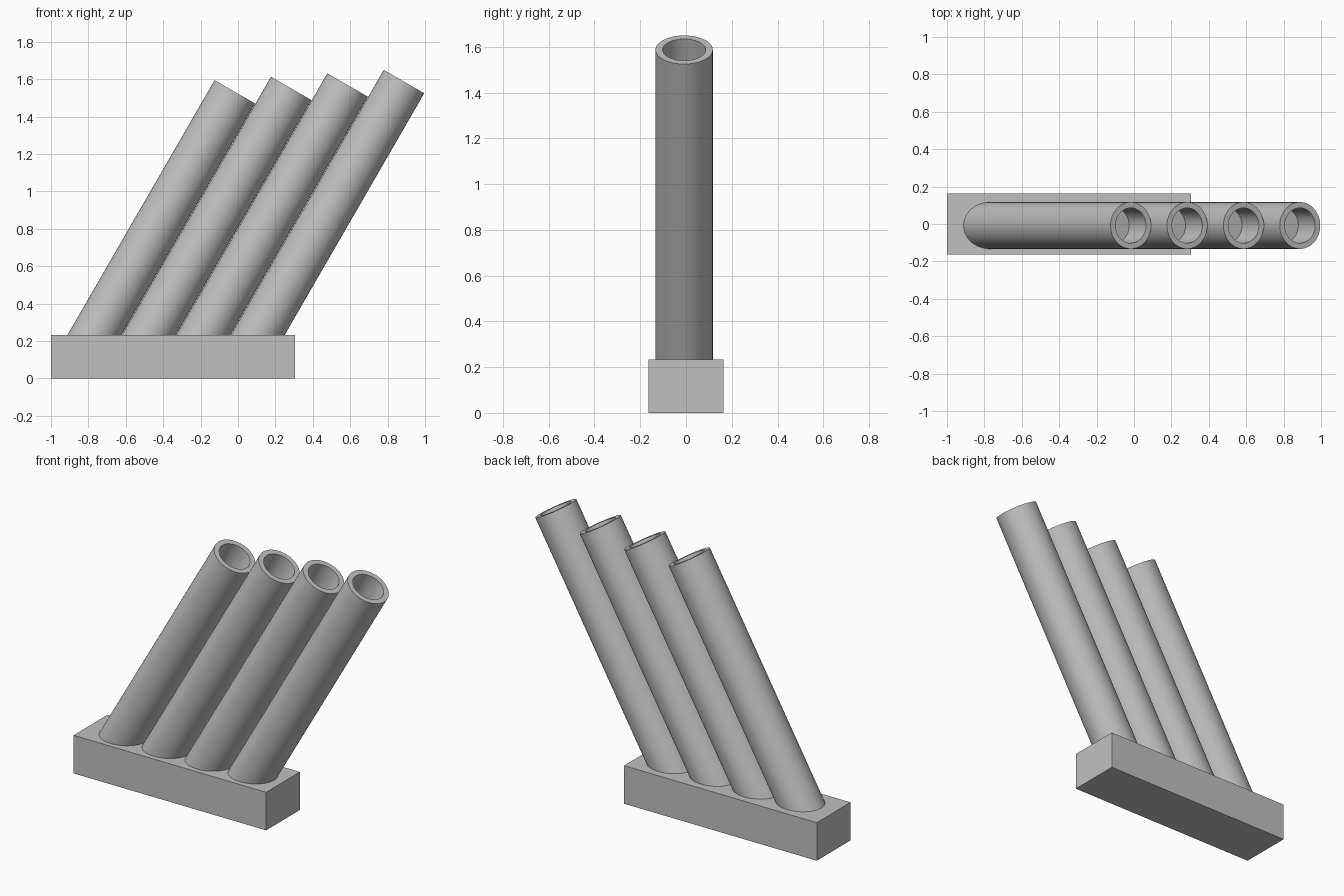
import bpy, bmesh, math
from mathutils import Matrix, Vector

cube = bpy.data.objects.get("Cube")
if cube:
    bpy.data.objects.remove(cube, do_unlink=True)

grey = bpy.data.materials.new("light grey")
grey.use_nodes = True
colour = (0.53, 0.53, 0.53, 1)
grey.diffuse_color = colour
grey.node_tree.nodes["Principled BSDF"].inputs["Base Color"].default_value = colour

TILT = math.radians(30)
RADIUS, BORE, BORE_DEPTH = 0.125, 0.094, 0.18
AXIS = Vector((math.sin(TILT), 0, math.cos(TILT)))
FIRST_TOP = Vector((-0.017, -0.008, 1.532))
STEP = Vector((0.3015, 0, 0.0183))


def make_object(name, bm):
    bmesh.ops.recalc_face_normals(bm, faces=bm.faces)
    mesh = bpy.data.meshes.new(name)
    bm.to_mesh(mesh)
    bm.free()
    mesh.materials.append(grey)
    obj = bpy.data.objects.new(name, mesh)
    bpy.context.collection.objects.link(obj)
    return obj


# Rectangular base block
bm = bmesh.new()
bmesh.ops.create_cube(bm, size=1)
bmesh.ops.scale(bm, vec=(1.305, 0.326, 0.233), verts=bm.verts)
bmesh.ops.translate(bm, vec=(-0.3475, 0, 0.1165), verts=bm.verts)
make_object("base_block", bm)


# Leaning tube: a lathed profile with a shallow blind bore at the top
def make_tube(name, top):
    length = (top.z - 0.13) / AXIS.z
    profile = [(0, -length), (RADIUS, -length), (RADIUS, 0),
               (BORE, 0), (BORE, -BORE_DEPTH), (0, -BORE_DEPTH)]
    bm = bmesh.new()
    verts = [bm.verts.new((r, 0, z)) for r, z in profile]
    edges = [bm.edges.new(pair) for pair in zip(verts, verts[1:])]
    bmesh.ops.spin(bm, geom=verts + edges, cent=(0, 0, 0), axis=(0, 0, 1),
                   angle=math.tau, steps=64, use_duplicate=False)
    bmesh.ops.remove_doubles(bm, verts=bm.verts, dist=0.0001)
    bm.transform(Matrix.Translation(top) @ Matrix.Rotation(TILT, 4, "Y"))
    obj = make_object(name, bm)
    bpy.ops.object.select_all(action="DESELECT")
    obj.select_set(True)
    bpy.context.view_layer.objects.active = obj
    bpy.ops.object.shade_smooth_by_angle(angle=math.radians(30))


for i in range(4):
    make_tube(f"tube_{i + 1}", FIRST_TOP + STEP * i)
